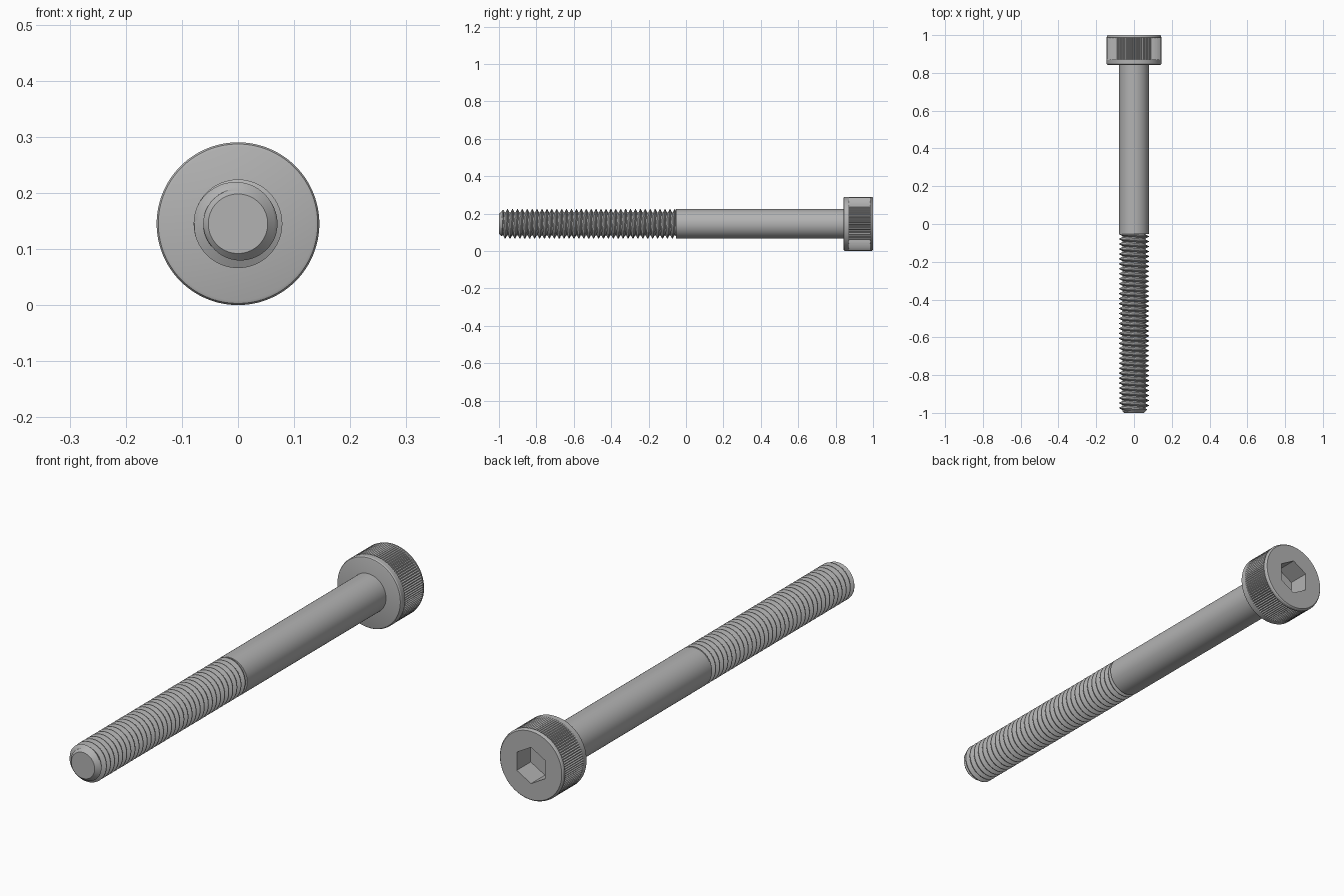
import bpy, bmesh, math
from mathutils import Matrix, Vector

cube = bpy.data.objects.get("Cube")
if cube:
    bpy.data.objects.remove(cube, do_unlink=True)

AXIS_Z = 0.145          # height of the screw axis
HEAD_R, SHANK_R = 0.145, 0.079
HEAD_Y, THREAD_Y = 0.842, -0.053
PITCH, ROOT_R, TIP_R = 0.0263, 0.062, 0.053

steel = bpy.data.materials.new("grey steel")
steel.use_nodes = True
grey = (0.45, 0.45, 0.45, 1)
steel.diffuse_color = grey
steel.node_tree.nodes["Principled BSDF"].inputs["Base Color"].default_value = grey


def point(r, angle, y):
    return Vector((r * math.cos(angle), y, AXIS_Z + r * math.sin(angle)))


def finish(name, bm):
    bmesh.ops.remove_doubles(bm, verts=bm.verts, dist=1e-5)
    bmesh.ops.recalc_face_normals(bm, faces=bm.faces)
    mesh = bpy.data.meshes.new(name)
    bm.to_mesh(mesh)
    bm.free()
    obj = bpy.data.objects.new(name, mesh)
    bpy.context.collection.objects.link(obj)
    mesh.materials.append(steel)
    return obj


def smooth(obj):
    bpy.ops.object.select_all(action='DESELECT')
    obj.select_set(True)
    bpy.context.view_layer.objects.active = obj
    bpy.ops.object.shade_smooth_by_angle(angle=math.radians(30))


def lathe(name, profile, sides):
    """Revolve (radius, y, groove) points; groove sinks every second vertex."""
    bm = bmesh.new()
    rings = [[bm.verts.new(point(r - groove * (i % 2), math.tau * i / sides, y))
              for i in range(sides)] for r, y, groove in profile]
    for a, b in zip(rings, rings[1:]):
        for i in range(sides):
            j = (i + 1) % sides
            bm.faces.new((a[i], a[j], b[j], b[i]))
    bm.faces.new(rings[0])
    bm.faces.new(rings[-1])
    return finish(name, bm)


# Head with a straight knurled band
head = lathe("head", [
    (0.137, HEAD_Y, 0), (0.142, 0.844, 0), (HEAD_R, 0.849, 0),
    (HEAD_R, 0.868, 0), (HEAD_R, 0.872, 0.004),
    (HEAD_R, 0.984, 0.004), (HEAD_R, 0.988, 0),
    (0.143, 0.996, 0), (0.139, 1.0, 0)], 192)

# Hexagonal socket cut into the back of the head, corners up and down
bm = bmesh.new()
bmesh.ops.create_cone(bm, cap_ends=True, segments=6, radius1=0.074, radius2=0.074,
                      depth=0.2)
bmesh.ops.rotate(bm, verts=bm.verts, matrix=Matrix.Rotation(math.pi / 2, 3, 'X'))
top = max(v.co.z for v in bm.verts)
if top < 0.07:
    bmesh.ops.rotate(bm, verts=bm.verts, matrix=Matrix.Rotation(math.pi / 6, 3, 'Y'))
bmesh.ops.translate(bm, verts=bm.verts, vec=(0, 1.01, AXIS_Z))
cutter = finish("socket_cutter", bm)
cutter.hide_render = True
cut = head.modifiers.new("socket", 'BOOLEAN')
cut.operation, cut.object, cut.solver = 'DIFFERENCE', cutter, 'EXACT'
bpy.context.view_layer.objects.active = head
bpy.ops.object.modifier_apply(modifier=cut.name)
bpy.data.objects.remove(cutter, do_unlink=True)
smooth(head)

# Plain shank
smooth(lathe("shank", [(SHANK_R, THREAD_Y, 0), (SHANK_R, HEAD_Y + 0.01, 0)], 64))


# Helical thread with a chamfered tip
def thread_radius(phase):
    """Flat crest, sloping flanks and flat root over one pitch."""
    slope = (abs(phase - 0.5) * 2 - 0.12) / 0.63
    return SHANK_R - (SHANK_R - ROOT_R) * min(max(slope, 0), 1)


SIDES, STEPS = 64, 8
PHASES = (0, 0.125, 0.28, 0.44, 0.56, 0.72, 0.875, 0.94)
turns = math.ceil((THREAD_Y + 1) / PITCH) + 2
bm = bmesh.new()
columns = []
for i in range(SIDES):
    column = []
    for k in range(turns * STEPS + 1):
        phase = PHASES[k % STEPS]
        y = -1 + PITCH * (k // STEPS - 1 + phase + i / SIDES)
        y = min(max(y, -1), THREAD_Y + 0.002)
        r = min(thread_radius(phase), TIP_R + (y + 1))
        column.append(bm.verts.new(point(r, math.tau * i / SIDES, y)))
    columns.append(column)
for i in range(SIDES):
    shift = STEPS if i == SIDES - 1 else 0
    a, b = columns[i], columns[(i + 1) % SIDES]
    for k in range(len(a) - 1 - shift):
        bm.faces.new((a[k], a[k + 1], b[k + 1 + shift], b[k + shift]))
bmesh.ops.remove_doubles(bm, verts=bm.verts, dist=1e-5)
bmesh.ops.dissolve_degenerate(bm, edges=bm.edges, dist=1e-6)
tip = [v for v in bm.verts if v.co.y < -0.99999]
tip.sort(key=lambda v: math.atan2(v.co.z - AXIS_Z, v.co.x))
bm.faces.new(tip)
smooth(finish("thread", bm))
